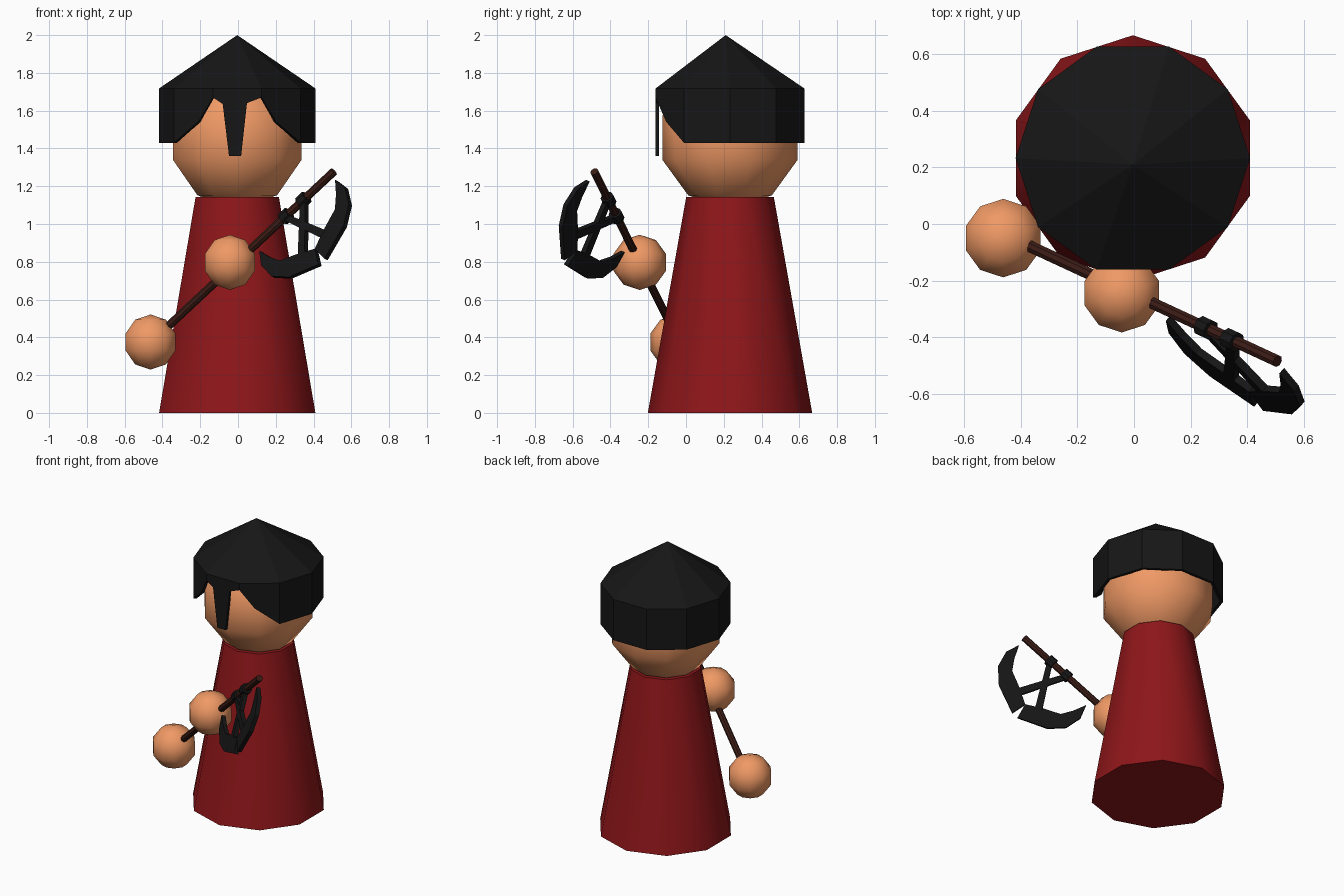
import bpy, bmesh, math
from mathutils import Vector, Matrix

if "Cube" in bpy.data.objects:
    bpy.data.objects.remove(bpy.data.objects["Cube"])

CX, CY = -0.004, 0.233


def mat(name, col):
    m = bpy.data.materials.new(name)
    m.diffuse_color = (*col, 1)
    m.use_nodes = True
    m.node_tree.nodes["Principled BSDF"].inputs["Base Color"].default_value = m.diffuse_color
    return m


SKIN = mat("skin", (0.87, 0.32, 0.13))
RED = mat("red_cloth", (0.27, 0.008, 0.01))
BLACK = mat("black", (0.008, 0.008, 0.008))
WOOD = mat("dark_wood", (0.045, 0.012, 0.008))


def finish(ob, name, m, smooth=None):
    ob.name = name
    ob.data.materials.append(m)
    if smooth:
        bpy.context.view_layer.objects.active = ob
        ob.select_set(True)
        bpy.ops.object.shade_smooth_by_angle(angle=math.radians(smooth))
        ob.select_set(False)
    return ob


def ball(name, loc, r):
    bpy.ops.mesh.primitive_uv_sphere_add(segments=10, ring_count=5, radius=r, location=loc)
    ob = bpy.context.object
    ob.select_set(False)
    finish(ob, name, SKIN, 60)


def from_bm(bm, name, m):
    me = bpy.data.meshes.new(name)
    bm.to_mesh(me)
    bm.free()
    ob = bpy.data.objects.new(name, me)
    bpy.context.collection.objects.link(ob)
    return finish(ob, name, m)


# Robe, head and hands
bpy.ops.mesh.primitive_cone_add(vertices=10, radius1=0.435, radius2=0.232, depth=1.143,
                                location=(CX, CY, 0.5715))
bpy.context.object.select_set(False)
finish(bpy.context.object, "robe", RED, 45)
ball("head", (CX, CY, 1.457), 0.377)
ball("lower_hand", (-0.463, -0.05, 0.375), 0.146)
ball("upper_hand", (-0.043, -0.245, 0.797), 0.146)

# Hair: ten-sided cap, with a shaped fringe on the three front walls
R, TOP, LOW = 0.415, 1.717, 1.43
SIDE = [(0, LOW), (0.62, 1.54), (1, 1.67)]
FRINGE = [(0, 1.67), (0.2, 1.635), (0.33, 1.36), (0.58, 1.36), (0.7, 1.64), (1, 1.67)]
profiles = {6: SIDE, 7: FRINGE, 8: [(1 - u, z) for u, z in reversed(SIDE)]}
bm = bmesh.new()
ring = [Vector((CX + R * math.cos(k * math.pi / 5), CY + R * math.sin(k * math.pi / 5), 0))
        for k in range(10)]
apex = bm.verts.new((CX, 0.21, 2.0))
for k in range(10):
    a, b = ring[k], ring[(k + 1) % 10]
    low = [bm.verts.new(a.lerp(b, u) + Vector((0, 0, z)))
           for u, z in profiles.get(k, [(0, LOW), (1, LOW)])]
    ta, tb = (bm.verts.new(p + Vector((0, 0, TOP))) for p in (a, b))
    bm.faces.new(low + [tb, ta])
    bm.faces.new([ta, tb, apex])
bmesh.ops.remove_doubles(bm, verts=bm.verts, dist=0.0005)
hair = from_bm(bm, "hair", BLACK)
mod = hair.modifiers.new("thickness", "SOLIDIFY")
mod.thickness, mod.offset = 0.02, -1

# Axe frame: local x along the handle, y towards the cutting edge
d = Vector((0.692, -0.321, 0.646)).normalized()
w = Vector((0.365, -0.62, -0.696))
w = (w - d * w.dot(d)).normalized()
n = d.cross(w)
C = Vector((0.30, -0.389, 1.084))
M = Matrix.Translation(C) @ Matrix((d, w, n)).transposed().to_4x4()


def rod(name, s0, s1, r, sides, m):
    bm = bmesh.new()
    bmesh.ops.create_cone(bm, cap_ends=True, segments=sides, radius1=r, radius2=r, depth=s1 - s0,
                          matrix=M @ Matrix.Translation(((s0 + s1) / 2, 0, 0))
                          @ Matrix.Rotation(math.pi / 2, 4, "Y"))
    return from_bm(bm, name, m)


def plate(name, outline, thick, side):
    bm = bmesh.new()
    f = bm.faces.new([bm.verts.new((side * s, t, -thick / 2)) for s, t in outline])
    ext = bmesh.ops.extrude_face_region(bm, geom=[f])["geom"]
    bmesh.ops.translate(bm, vec=(0, 0, thick),
                        verts=[v for v in ext if isinstance(v, bmesh.types.BMVert)])
    bmesh.ops.recalc_face_normals(bm, faces=bm.faces)
    bm.transform(M)
    return from_bm(bm, name, BLACK)


rod("axe_handle", -1.1, 0.30, 0.022, 8, WOOD)

# Axe head: mirrored collars, crossing arms and half-crescent blades
BLADE = [(0.29, 0.06), (0.32, 0.145), (0.295, 0.25), (0.21, 0.335), (0.023, 0.412),
         (0.0, 0.315), (0.11, 0.255), (0.21, 0.21), (0.255, 0.14)]
ARM = [(-0.085, 0.015), (-0.045, 0.015), (0.105, 0.27), (0.06, 0.285)]
for side, tag in ((1, "upper"), (-1, "lower")):
    rod(tag + "_axe_collar", side * 0.066 - 0.026, side * 0.066 + 0.026, 0.036, 8, BLACK)
    plate(tag + "_axe_blade", BLADE, 0.028, side)
    plate(tag + "_axe_arm", ARM, 0.03, side)
